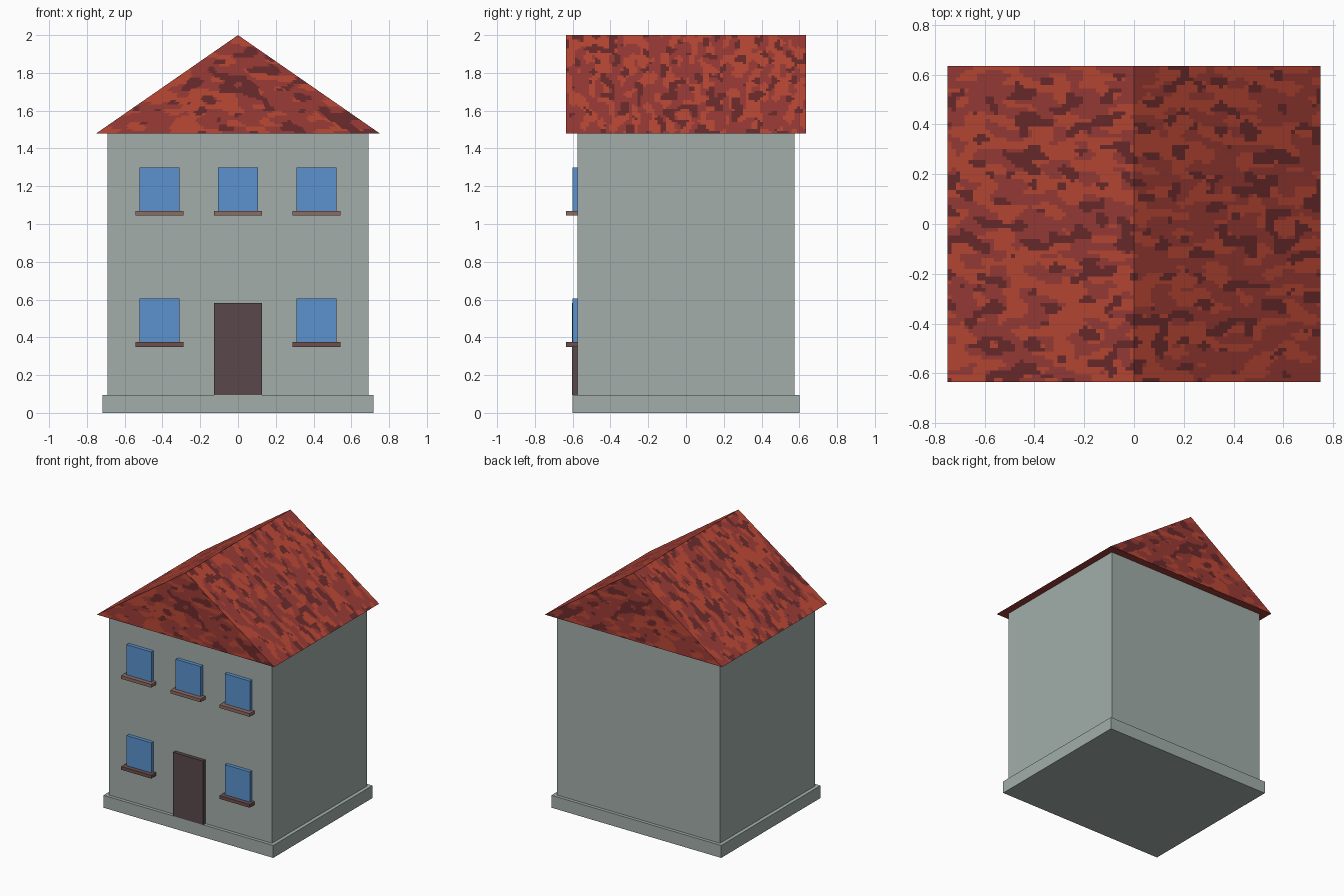
import bpy
import bmesh
from mathutils import Vector, noise

if "Cube" in bpy.data.objects:
    bpy.data.objects.remove(bpy.data.objects["Cube"])


def material(name, r, g, b):
    m = bpy.data.materials.new(name)
    m.diffuse_color = (r, g, b, 1)
    m.use_nodes = True
    m.node_tree.nodes["Principled BSDF"].inputs["Base Color"].default_value = m.diffuse_color
    return m


wall_grey = material("wall grey", 0.36, 0.42, 0.40)
glass_blue = material("window blue", 0.105, 0.29, 0.62)
door_brown = material("door brown", 0.10, 0.064, 0.071)
sill_brown = material("sill brown", 0.27, 0.145, 0.125)
sill_dark = material("dark sill brown", 0.15, 0.08, 0.075)
tile_bright = material("bright roof red", 0.50, 0.065, 0.035)
tile_mid = material("mid roof red", 0.33, 0.044, 0.037)
tile_dark = material("dark roof red", 0.15, 0.024, 0.025)


def make_object(name, bm, mats):
    mesh = bpy.data.meshes.new(name)
    bm.to_mesh(mesh)
    bm.free()
    for m in mats:
        mesh.materials.append(m)
    ob = bpy.data.objects.new(name, mesh)
    bpy.context.collection.objects.link(ob)
    return ob


def box(name, x0, x1, y0, y1, z0, z1, mat):
    bm = bmesh.new()
    bmesh.ops.create_cube(bm, size=1)
    for v in bm.verts:
        v.co = ((x0 + x1) / 2 + v.co.x * (x1 - x0),
                (y0 + y1) / 2 + v.co.y * (y1 - y0),
                (z0 + z1) / 2 + v.co.z * (z1 - z0))
    return make_object(name, bm, [mat])


# Plinth, walls and door
box("plinth", -0.718, 0.718, -0.60, 0.60, 0, 0.095, wall_grey)
box("walls", -0.69, 0.69, -0.575, 0.575, 0.095, 1.48, wall_grey)
box("door", -0.127, 0.127, -0.603, -0.575, 0.095, 0.583, door_brown)

# Windows with sills: three above, two below beside the door
for floor, sill_z, xs, mat in (("upper", 1.045, (-0.416, 0, 0.416), sill_brown),
                               ("lower", 0.35, (-0.416, 0.416), sill_dark)):
    for i, x in enumerate(xs):
        top = sill_z + 0.025
        box(f"{floor}_window_{i}", x - 0.105, x + 0.105, -0.602, -0.575,
            top, top + 0.23, glass_blue)
        box(f"{floor}_sill_{i}", x - 0.127, x + 0.127, -0.635, -0.575,
            sill_z, top, mat)

# Roof: a gable prism gridded into small tiles
NX, NY, NS = 70, 84, 44
bm = bmesh.new()


def patch(a, b, c, d, nu, nv):
    a, b, c, d = map(Vector, (a, b, c, d))
    rows = [[bm.verts.new(a.lerp(b, i / nu).lerp(d.lerp(c, i / nu), j / nv))
             for i in range(nu + 1)] for j in range(nv + 1)]
    for j in range(nv):
        for i in range(nu):
            bm.faces.new((rows[j][i], rows[j][i + 1],
                          rows[j + 1][i + 1], rows[j + 1][i]))


W, D, E, T = 0.75, 0.634, 1.48, 2.0
fl, fr, bl, br = (-W, -D, E), (W, -D, E), (-W, D, E), (W, D, E)
fa, ba = (0, -D, T), (0, D, T)
patch(fl, fr, fa, fa, NX, NS)      # front gable
patch(br, bl, ba, ba, NX, NS)      # back gable
patch(fr, br, ba, fa, NY, NS)      # right slope
patch(bl, fl, fa, ba, NY, NS)      # left slope
patch(bl, br, fr, fl, NX, NY)      # underside
bmesh.ops.remove_doubles(bm, verts=bm.verts[:], dist=0.0005)
bmesh.ops.recalc_face_normals(bm, faces=bm.faces[:])

# Mottled tile colours: streaks down the slopes and across the gables
for f in bm.faces:
    c, n = f.calc_center_median(), f.normal
    if n.z < -0.5:
        f.material_index = 1
        continue
    along, across = (c.x, c.z) if abs(n.y) > 0.5 else (c.x * 1.2, c.y)
    shade = noise.noise(Vector((along * 9, across * 22, 3.3)))
    spots = noise.noise(Vector((along * 12, across * 20, 9.7)))
    if spots > 0.24:
        f.material_index = 2
    elif shade > 0.03:
        f.material_index = 0
    else:
        f.material_index = 1
make_object("roof", bm, [tile_bright, tile_mid, tile_dark])
